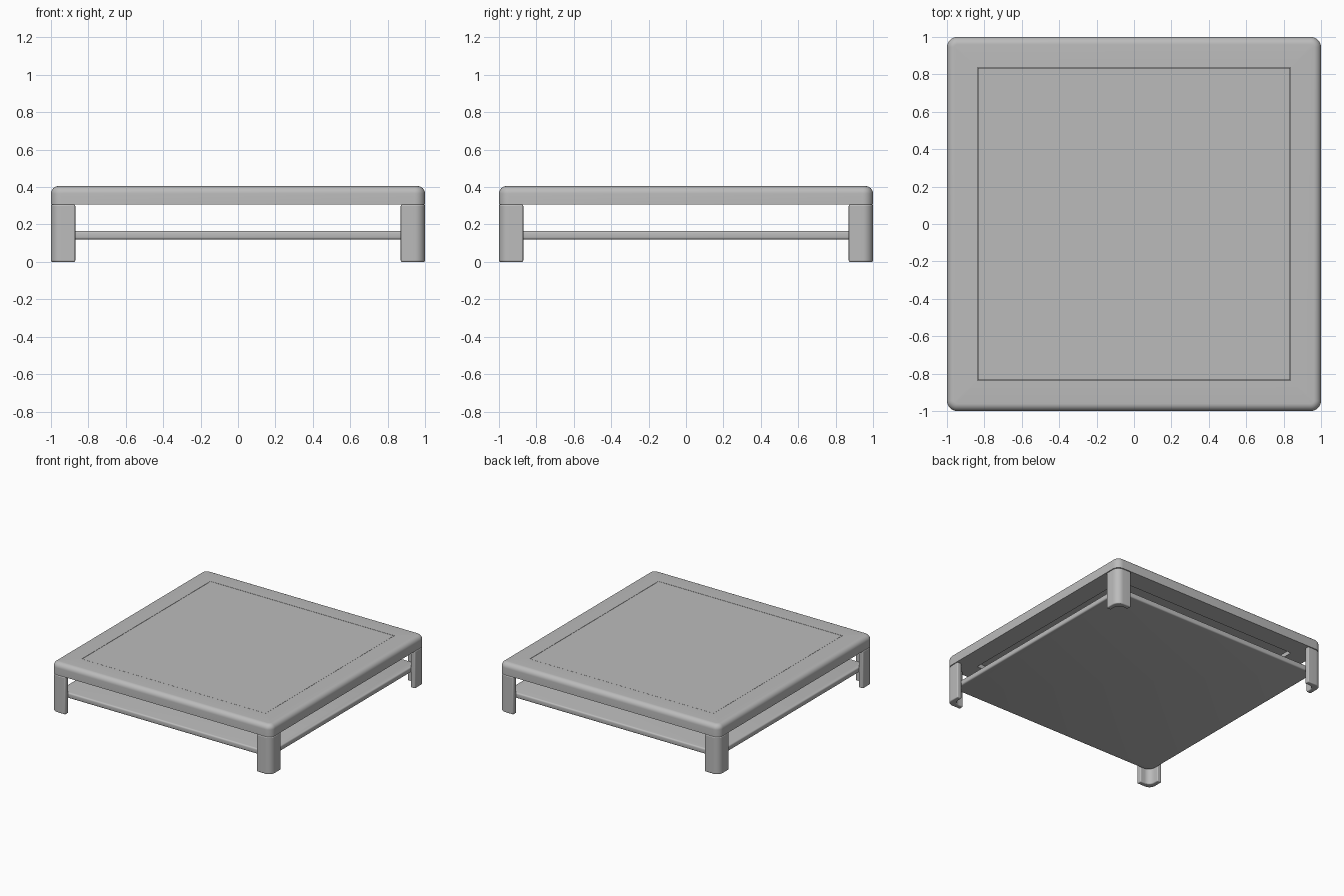
import bpy, bmesh, math

if "Cube" in bpy.data.objects:
    bpy.data.objects.remove(bpy.data.objects["Cube"])

grey = bpy.data.materials.new("soft grey")
grey.diffuse_color = (0.5, 0.5, 0.5, 1)
grey.use_nodes = True
grey.node_tree.nodes["Principled BSDF"].inputs["Base Color"].default_value = grey.diffuse_color


def arc(cx, cy, r, a0, a1, n=8):
    """Points on a circular arc, angles in degrees."""
    return [(cx + r * math.cos(math.radians(a0 + (a1 - a0) * i / n)),
             cy + r * math.sin(math.radians(a0 + (a1 - a0) * i / n)))
            for i in range(n + 1)]


def rounded_square(half, r):
    pts = []
    for k, (sx, sy) in enumerate([(1, 1), (-1, 1), (-1, -1), (1, -1)]):
        c = half - r
        pts += arc(sx * c, sy * c, r, 90 * k, 90 * k + 90)
    return pts


def loft(name, rings, cap=True):
    """Skin a list of (outline, z); cap the ends, or join last ring to first."""
    bm = bmesh.new()
    loops = [[bm.verts.new((x, y, z)) for x, y in pts] for pts, z in rings]
    pairs = list(zip(loops, loops[1:]))
    if cap:
        bm.faces.new(loops[0][::-1])
        bm.faces.new(loops[-1])
    else:
        pairs.append((loops[-1], loops[0]))
    for a, b in pairs:
        n = len(a)
        for i in range(n):
            j = (i + 1) % n
            bm.faces.new((a[i], a[j], b[j], b[i]))
    bmesh.ops.recalc_face_normals(bm, faces=bm.faces)
    mesh = bpy.data.meshes.new(name)
    bm.to_mesh(mesh)
    bm.free()
    obj = bpy.data.objects.new(name, mesh)
    bpy.context.collection.objects.link(obj)
    mesh.materials.append(grey)
    bpy.ops.object.select_all(action='DESELECT')
    obj.select_set(True)
    bpy.context.view_layer.objects.active = obj
    bpy.ops.object.shade_smooth_by_angle(angle=math.radians(35))
    return obj


# Tabletop frame: rounded upper edge, square opening
TOP, UNDER, R = 0.405, 0.308, 0.04
rings = [(rounded_square(1, 0.055), UNDER)]
for x, z in arc(-R, TOP - R, R, 0, 90):
    rings.append((rounded_square(1 + x, 0.055 + x), z))
rings += [(rounded_square(0.836, 0.002), TOP),
          (rounded_square(0.836, 0.002), UNDER)]
loft("tabletop_frame", rings, cap=False)

# Inset panel, recessed on the underside
loft("tabletop_panel", [(rounded_square(0.834, 0.002), 0.34),
                        (rounded_square(0.834, 0.002), TOP - 0.0005)])

# Lower shelf with softened edges
S = 0.012
rings = [(rounded_square(0.96 + x, 0.07 + x), z)
         for x, z in arc(-S, 0.12 + S, S, -90, 0, 4) + arc(-S, 0.165 - S, S, 0, 90, 4)]
loft("lower_shelf", rings)

# Angle-section corner legs wrapping the shelf corners
IN, T = 0.87, 0.96
profile = ([(1, IN)] + arc(0.945, 0.945, 0.055, 0, 90)
           + [(IN, 1), (IN, T)] + arc(T - 0.05, T - 0.05, 0.05, 90, 0) + [(T, IN)])
leg = loft("corner_legs", [(profile, 0), (profile, 0.306)])
bevel = leg.modifiers.new("soft_edges", 'BEVEL')
bevel.width = 0.007
bevel.segments = 3
bevel.limit_method = 'ANGLE'
bevel.angle_limit = math.radians(40)
mirror = leg.modifiers.new("four_corners", 'MIRROR')
mirror.use_axis = (True, True, False)
mirror.use_mirror_merge = False
